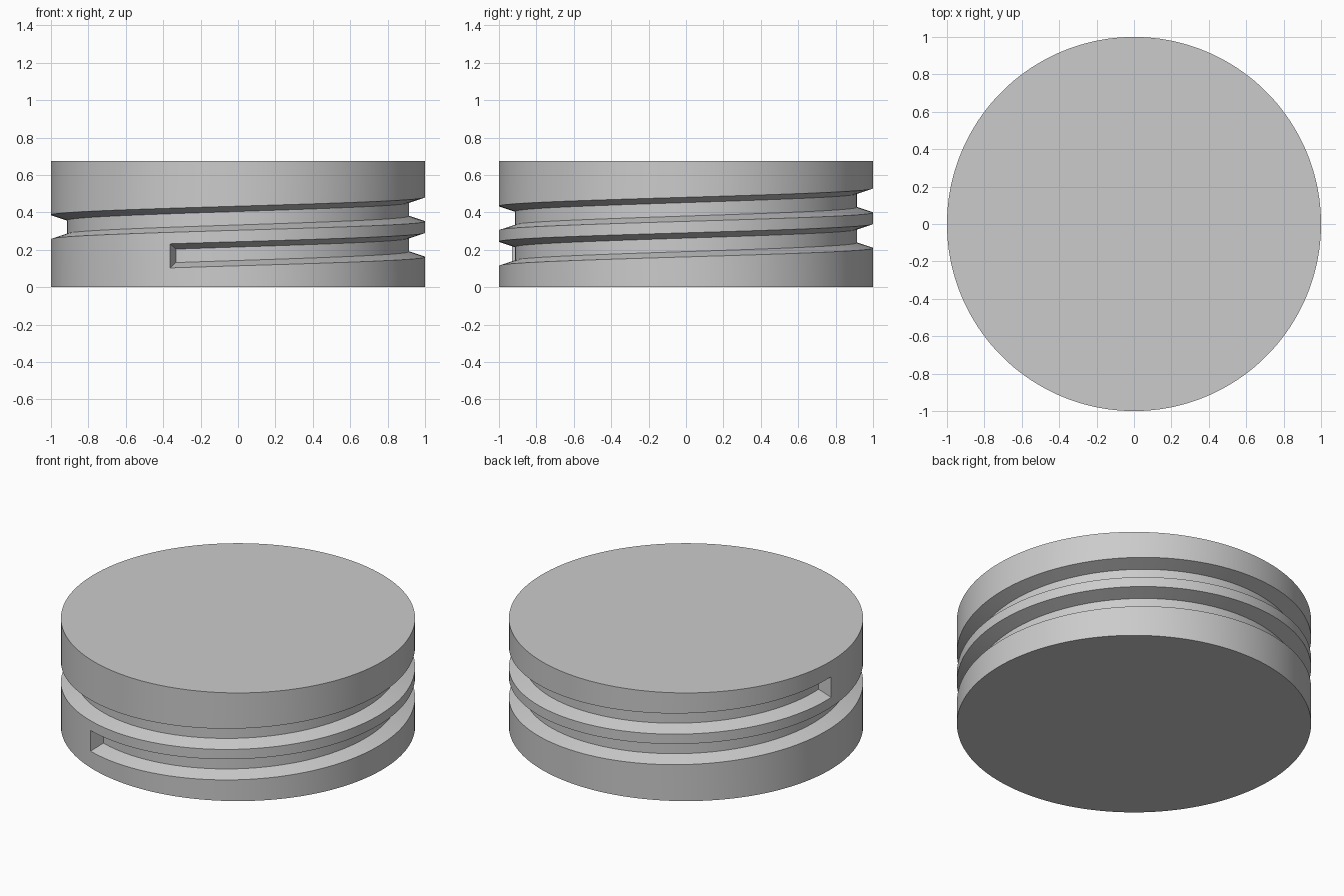
import bpy, bmesh, math

if "Cube" in bpy.data.objects:
    bpy.data.objects.remove(bpy.data.objects["Cube"])

HEIGHT = 0.674
SIDES = 180
PITCH = 0.19
START, END = math.radians(-111.3), math.radians(540)
CENTRE = 0.2265  # groove height at angle zero

grey = bpy.data.materials.new("plain_grey")
grey.use_nodes = True
grey.diffuse_color = (0.6, 0.6, 0.6, 1)
grey.node_tree.nodes["Principled BSDF"].inputs["Base Color"].default_value = (0.6, 0.6, 0.6, 1)

# Round body
bpy.ops.mesh.primitive_cylinder_add(vertices=SIDES, radius=1, depth=HEIGHT,
                                    location=(0, 0, HEIGHT / 2))
body = bpy.context.object
body.name = "grooved_disc"
body.data.materials.append(grey)

# Groove cutter: trapezoid swept along a helix, overshooting the rim
profile = [(0.914, -0.036), (1.05, -0.081), (1.05, 0.081), (0.914, 0.036)]
steps = 326
bm = bmesh.new()
rings = []
for i in range(steps + 1):
    a = START + (END - START) * i / steps
    z = CENTRE + PITCH * a / math.tau
    rings.append([bm.verts.new((r * math.cos(a), r * math.sin(a), z + h))
                  for r, h in profile])
for low, high in zip(rings, rings[1:]):
    for k in range(4):
        n = (k + 1) % 4
        bm.faces.new((low[k], low[n], high[n], high[k]))
bm.faces.new(rings[0])
bm.faces.new(rings[-1])
bmesh.ops.recalc_face_normals(bm, faces=bm.faces)
mesh = bpy.data.meshes.new("groove_cutter")
bm.to_mesh(mesh)
bm.free()
mesh.materials.append(grey)
cutter = bpy.data.objects.new("groove_cutter", mesh)
cutter.hide_render = True
bpy.context.collection.objects.link(cutter)

# Cut the groove and drop the cutter
cut = body.modifiers.new("groove", 'BOOLEAN')
cut.operation = 'DIFFERENCE'
cut.solver = 'EXACT'
cut.object = cutter
bpy.context.view_layer.objects.active = body
bpy.ops.object.modifier_apply(modifier=cut.name)
bpy.data.objects.remove(cutter)

# Smooth walls, sharp groove edges
bpy.ops.object.select_all(action='DESELECT')
body.select_set(True)
bpy.ops.object.shade_smooth_by_angle(angle=math.radians(20))
